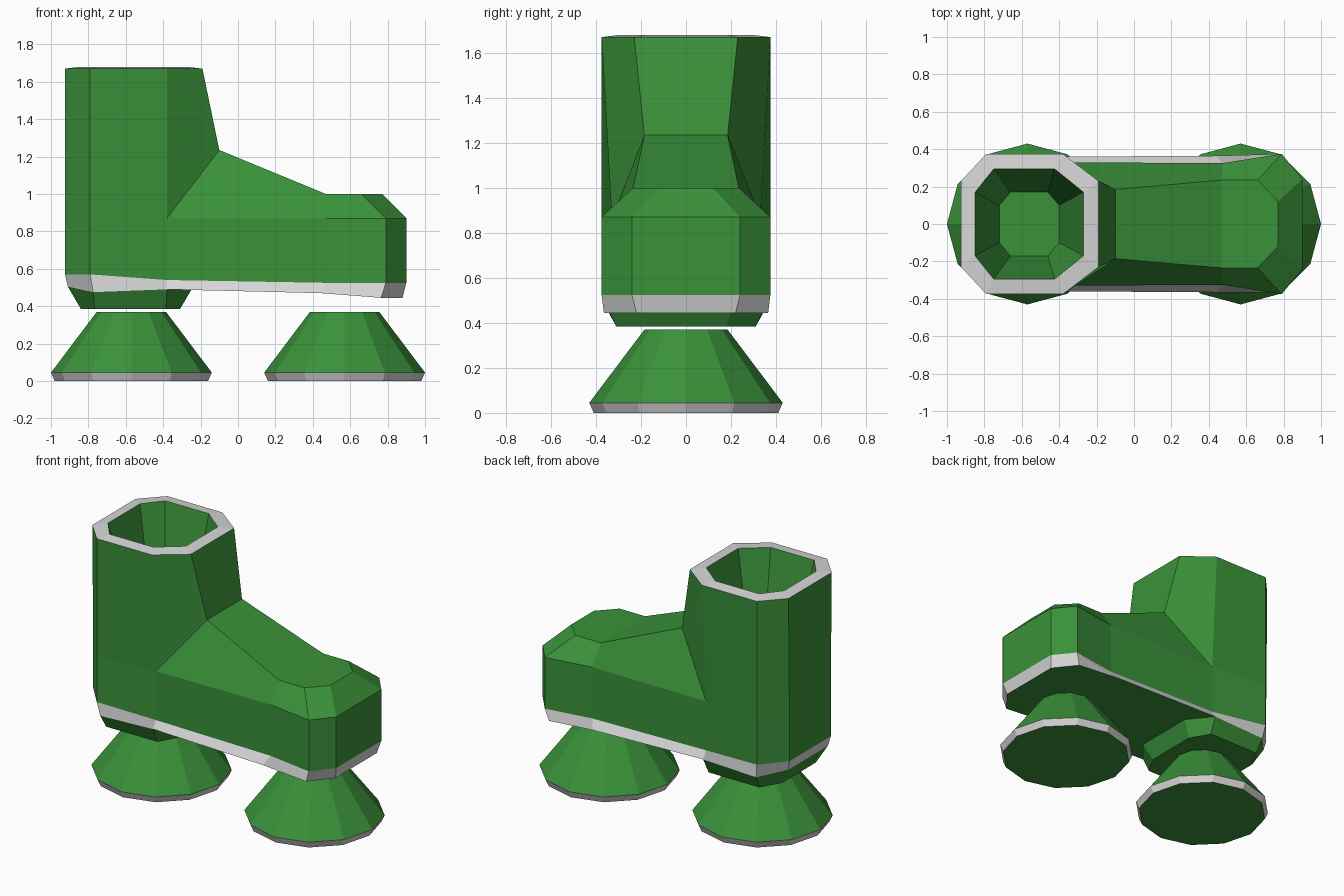
import bpy, bmesh, math

if "Cube" in bpy.data.objects:
    bpy.data.objects.remove(bpy.data.objects["Cube"])


def material(name, rgb):
    m = bpy.data.materials.new(name)
    m.diffuse_color = (*rgb, 1)
    m.use_nodes = True
    m.node_tree.nodes["Principled BSDF"].inputs["Base Color"].default_value = m.diffuse_color
    return m


GREEN = material("green", (0.042, 0.285, 0.042))
GREY = material("light grey", (0.68, 0.68, 0.68))


class Part:
    """Mesh that is built from points; material 0 = green, 1 = grey."""

    def __init__(self, name):
        self.name, self.bm, self.cache = name, bmesh.new(), {}

    def face(self, pts, mat=0):
        vs = []
        for p in pts:
            k = tuple(round(c, 4) for c in p)
            if k not in self.cache:
                self.cache[k] = self.bm.verts.new(k)
            vs.append(self.cache[k])
        self.bm.faces.new(vs).material_index = mat

    def both(self, pts, mat=0):
        """Face plus its mirror image across y = 0."""
        self.face(pts, mat)
        self.face([mir(p) for p in reversed(pts)], mat)

    def across(self, a, b, mat=0):
        """Quad bridging from the +y side to the -y side."""
        self.face([a, b, mir(b), mir(a)], mat)

    def band(self, lo, hi, mat=0):
        """Wall between two half outlines, closed at both ends."""
        for i in range(len(lo) - 1):
            self.both([lo[i], lo[i + 1], hi[i + 1], hi[i]], mat)
        for i in (0, -1):
            self.across(lo[i], hi[i], mat)

    def cap(self, half, mat=0):
        self.face(half + [mir(p) for p in reversed(half)], mat)

    def finish(self):
        bmesh.ops.recalc_face_normals(self.bm, faces=self.bm.faces)
        me = bpy.data.meshes.new(self.name)
        self.bm.to_mesh(me)
        self.bm.free()
        me.materials.append(GREEN)
        me.materials.append(GREY)
        ob = bpy.data.objects.new(self.name, me)
        bpy.context.collection.objects.link(ob)


def mir(p):
    return (p[0], -p[1], p[2])


def octagon(x0, x1, x2, x3, yc, y, z):
    """Half outline of a chamfered rectangle, back to front."""
    return [(x0, yc, z), (x1, y, z), (x2, y, z), (x3, yc, z)]


# Half outlines of the foot, from back to toe
sole = [(-.91, .21, .505), (-.775, .36, .475), (-.38, .36, .49),
        (.44, .365, .47), (.765, .365, .445), (.88, .22, .445)]
plan = [(-.925, .22), (-.79, .375), (-.38, .33), (.47, .325), (.79, .375), (.90, .24)]
welt = [(x, y, z) for (x, y), z in zip(plan, (.57, .57, .54, .525, .525, .525))]
shoulder = [(x, y, .87) for x, y in plan]
A, B, C, D, E, F = shoulder

# Sole band and underside
boot = Part("boot")
boot.band(sole, welt, 1)
for p, q in zip(sole, sole[1:]):
    boot.across(p, q)

# Sides, instep and toe cap
boot.band(welt, shoulder)
G, H, I, J = (-.1, .185, 1.235), (.47, .235, 1.0), (.66, .235, 1.0), (.77, .12, 1.0)
for f in ([C, D, H, G], [D, E, I, H], [E, F, J, I]):
    boot.both(f)
boot.across(F, J)
boot.across(G, H)
boot.cap([H, I, J])

# Shaft, grey collar and hollow inside
rim = octagon(-.925, -.79, -.38, -.19, .23, .375, 1.67)
mouth = octagon(-.85, -.75, -.425, -.27, .17, .295, 1.68)
floor = octagon(-.72, -.66, -.46, -.40, .10, .17, 1.08)
boot.band([A, B, C, G], rim)
boot.band(rim, mouth, 1)
boot.band(mouth, floor)
boot.cap(floor)
boot.finish()

# Heel block under the sole
heel = Part("heel")
heel_top = sole[:3] + [(-.25, .21, .487)]
heel_bottom = octagon(-.84, -.765, -.385, -.31, .18, .31, .385)
heel.band(heel_bottom, heel_top)
heel.cap(heel_bottom)
heel.cap(heel_top)
heel.finish()

# Two conical feet with grey rims
for name, cx in (("back_foot", -.57), ("front_foot", .57)):
    foot = Part(name)
    rings = [[(cx + r * math.cos(i * math.pi / 6), r * math.sin(i * math.pi / 6), z)
              for i in range(12)] for r, z in ((.41, 0), (.43, .045), (.185, .37))]
    for lo, hi, mat in ((rings[0], rings[1], 1), (rings[1], rings[2], 0)):
        for i in range(12):
            j = (i + 1) % 12
            foot.face([lo[i], lo[j], hi[j], hi[i]], mat)
    foot.face(rings[0])
    foot.face(rings[2])
    foot.finish()
